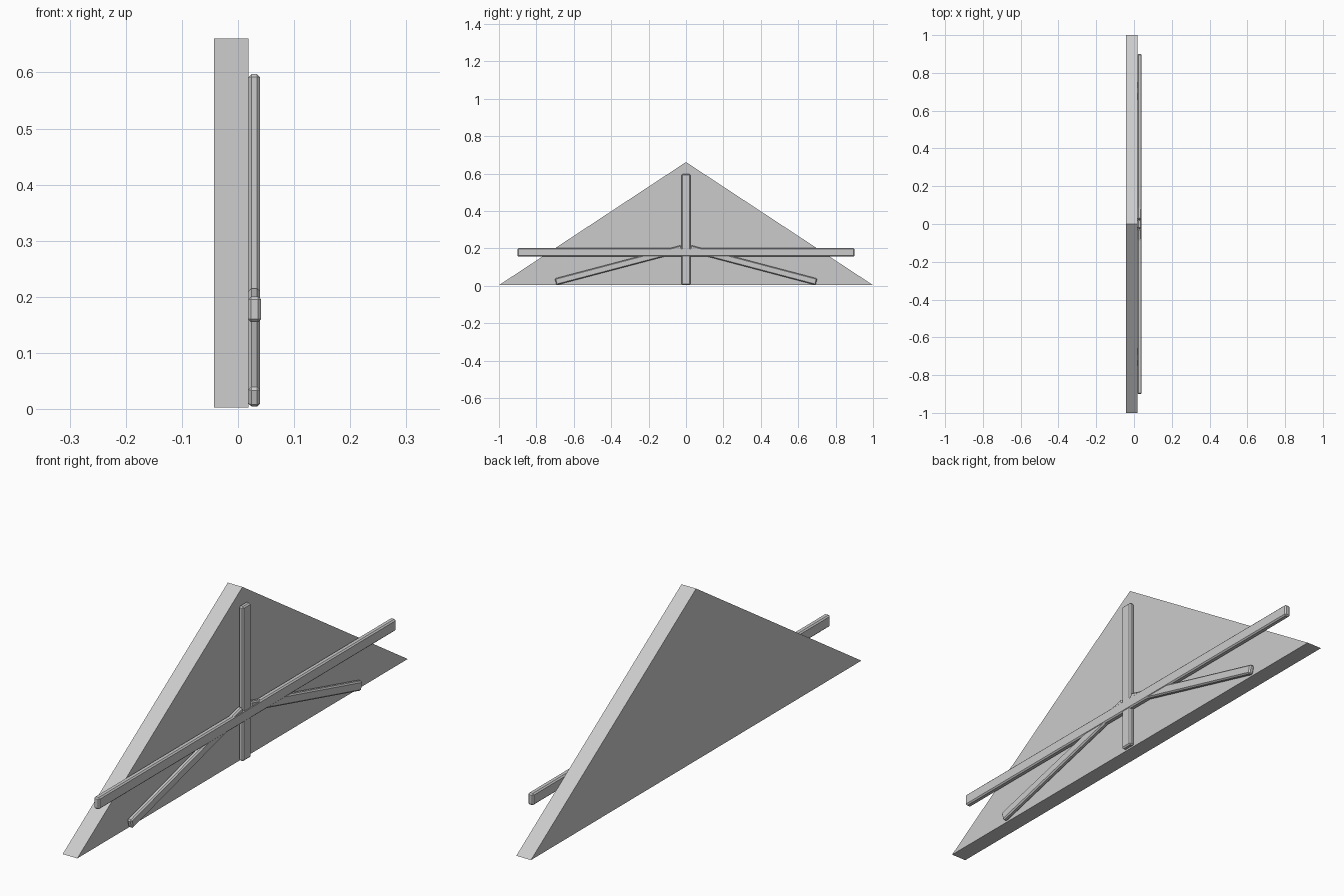
import bpy, bmesh, math
from mathutils import Matrix, Vector

if "Cube" in bpy.data.objects:
    bpy.data.objects.remove(bpy.data.objects["Cube"])


def make_object(name, bm):
    bmesh.ops.recalc_face_normals(bm, faces=bm.faces)
    mesh = bpy.data.meshes.new(name)
    bm.to_mesh(mesh)
    bm.free()
    obj = bpy.data.objects.new(name, mesh)
    bpy.context.collection.objects.link(obj)
    return obj


def beam(name, start, end, x, depth, width, bevel=0.005):
    """Chamfered timber between two (y, z) points."""
    dy, dz = end[0] - start[0], end[1] - start[1]
    bm = bmesh.new()
    bmesh.ops.create_cube(bm, size=1)
    bmesh.ops.scale(bm, vec=(depth, math.hypot(dy, dz), width), verts=bm.verts)
    bmesh.ops.bevel(bm, geom=bm.edges[:], offset=bevel, segments=1, affect='EDGES')
    mid = Vector((x, (start[0] + end[0]) / 2, (start[1] + end[1]) / 2))
    bm.transform(Matrix.Translation(mid) @ Matrix.Rotation(math.atan2(dz, dy), 4, 'X'))
    return make_object(name, bm)


# Triangular gable wall
bm = bmesh.new()
profile = [(-1, 0.003), (1, 0.003), (0, 0.661)]
face = bm.faces.new([bm.verts.new((-0.043, y, z)) for y, z in profile])
ext = bmesh.ops.extrude_face_region(bm, geom=[face], use_keep_orig=True)
bmesh.ops.translate(bm, vec=(0.062, 0, 0),
                    verts=[g for g in ext['geom'] if isinstance(g, bmesh.types.BMVert)])
make_object("gable_wall", bm)

# Horizontal tie beam and upright king post
beam("tie_beam", (-0.9, 0.178), (0.9, 0.178), 0.0295, 0.023, 0.045)
beam("king_post", (0, 0.005), (0, 0.597), 0.029, 0.020, 0.048)

# Mirrored diagonal braces
for side, label in ((-1, "left"), (1, "right")):
    beam("brace_" + label, (side * 0.697, 0.021), (side * 0.022, 0.199), 0.029, 0.020, 0.036)
